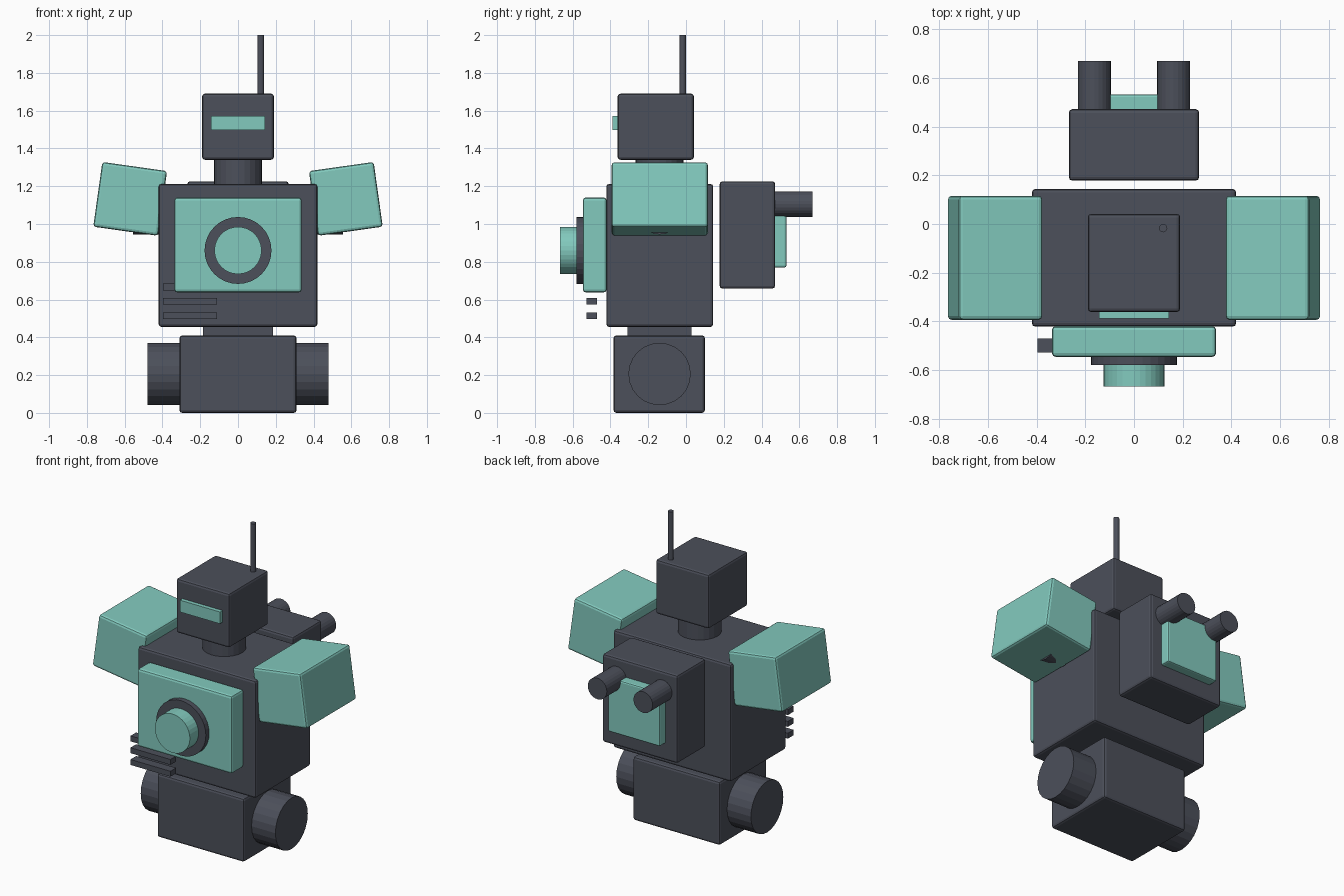
import bpy
import math

if "Cube" in bpy.data.objects:
    bpy.data.objects.remove(bpy.data.objects["Cube"], do_unlink=True)


def make_material(name, rgb):
    mat = bpy.data.materials.new(name)
    mat.use_nodes = True
    mat.diffuse_color = (*rgb, 1)
    mat.node_tree.nodes["Principled BSDF"].inputs["Base Color"].default_value = (*rgb, 1)
    return mat


dark = make_material("dark slate", (0.072, 0.079, 0.103))
teal = make_material("pale teal", (0.225, 0.59, 0.515))
MID_Y = -0.14
TURN = {"x": (0, math.pi / 2, 0), "y": (math.pi / 2, 0, 0), "z": (0, 0, 0)}


def box(name, x, y, z, mat, bevel=0.015, tilt=0):
    """Box from (low, high) ranges, with softened edges."""
    ranges = (x, y, z)
    bpy.ops.mesh.primitive_cube_add(size=1, location=[(a + b) / 2 for a, b in ranges])
    ob = bpy.context.object
    ob.name = name
    ob.scale = [b - a for a, b in ranges]
    bpy.ops.object.transform_apply(location=False, rotation=False, scale=True)
    ob.rotation_euler.y = tilt
    ob.data.materials.append(mat)
    if bevel:
        mod = ob.modifiers.new("Soft edges", "BEVEL")
        mod.width = bevel
        mod.segments = 2
    return ob


def rod(name, axis, centre, radius, length, mat, sides=24):
    bpy.ops.mesh.primitive_cylinder_add(vertices=sides, radius=radius, depth=length,
                                        location=centre, rotation=TURN[axis])
    ob = bpy.context.object
    ob.name = name
    ob.data.materials.append(mat)
    return ob


# Body blocks
box("pelvis", (-0.31, 0.31), (-0.384, 0.1), (0, 0.41), dark)
box("waist", (-0.185, 0.185), (-0.31, 0.03), (0.38, 0.48), dark, 0)
box("torso", (-0.42, 0.42), (-0.422, 0.144), (0.455, 1.212), dark)

# Head
rod("neck", "z", (0, MID_Y, 1.27), 0.128, 0.2, dark)
box("head", (-0.19, 0.19), (-0.362, 0.042), (1.34, 1.69), dark)
box("visor", (-0.143, 0.143), (-0.388, -0.35), (1.497, 1.573), teal, 0)
rod("antenna", "z", (0.12, -0.017, 1.82), 0.017, 0.36, dark, 12)

# Chest plate with round emitter
box("chest_plate", (-0.337, 0.337), (-0.546, -0.42), (0.638, 1.14), teal)
rod("emitter_ring", "y", (0, -0.55, 0.86), 0.177, 0.06, dark, 32)
rod("emitter_core", "y", (0, -0.60, 0.86), 0.125, 0.136, teal, 32)

# Vent slats
for i in range(3):
    z = 0.497 + i * 0.076
    box(f"vent_slat_{i + 1}", (-0.397, -0.112), (-0.528, -0.47), (z, z + 0.035), dark, 0)

# Paired wheels, arm hinges and tilted shoulders
for side, s in (("left", 1), ("right", -1)):
    rod(f"{side}_wheel", "x", (s * 0.36, MID_Y, 0.206), 0.165, 0.24, dark)
    rod(f"{side}_arm_hinge", "x", (s * 0.47, MID_Y, 1.065), 0.12, 0.17, dark)
    cx = s * 0.571
    box(f"{side}_shoulder", (cx - 0.173, cx + 0.173), (-0.394, 0.116),
        (0.96, 1.306), teal, tilt=-s * math.radians(8))

# Backpack with exhausts
box("backpack", (-0.268, 0.268), (0.178, 0.472), (0.658, 1.226), dark)
box("backpack_panel", (-0.185, 0.185), (0.46, 0.532), (0.77, 1.12), teal, 0.01)
for side, s in (("left", 1), ("right", -1)):
    rod(f"{side}_exhaust", "y", (s * 0.163, 0.56, 1.105), 0.068, 0.22, dark)
